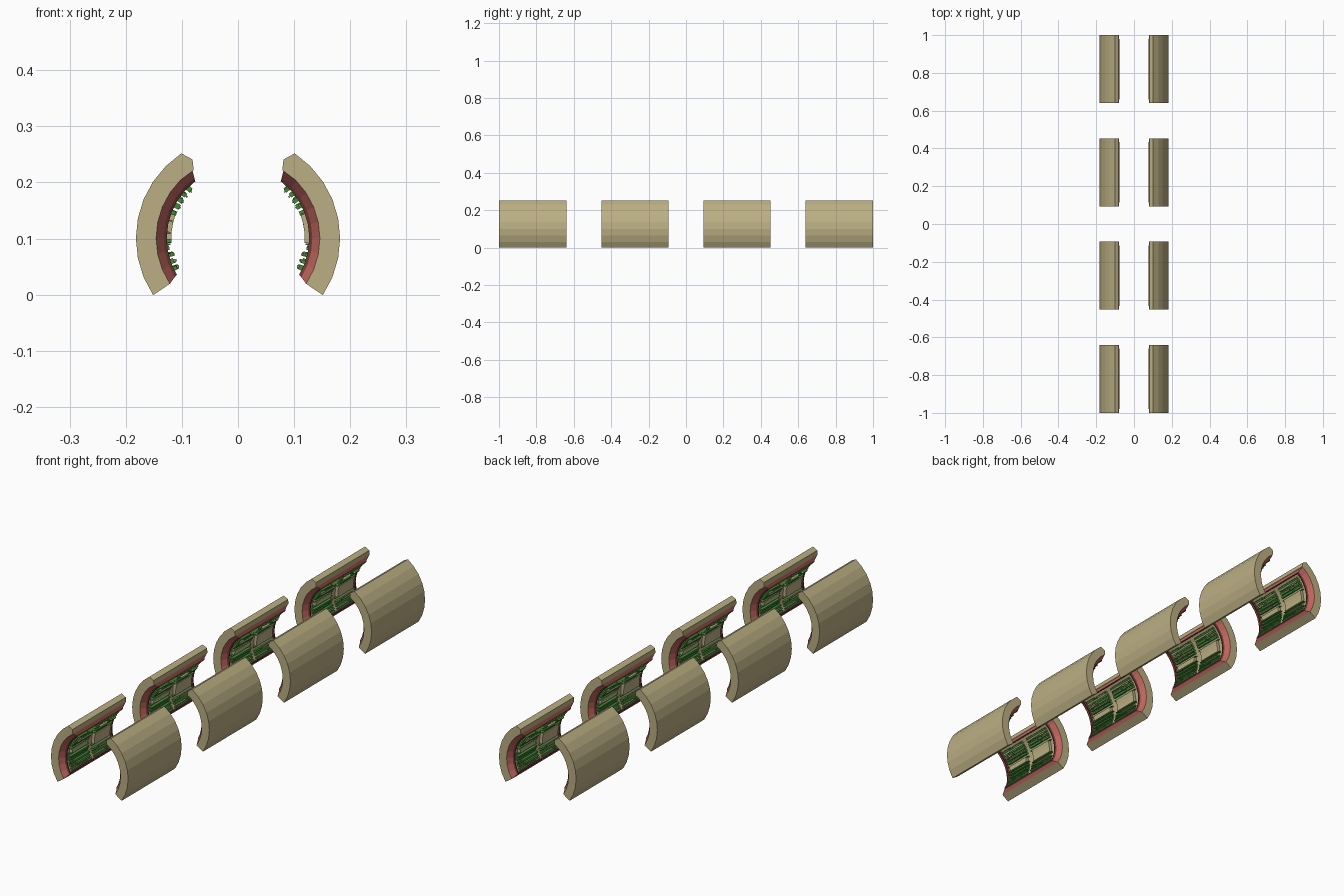
import bpy, bmesh, random
from math import sin, cos, radians, pi

if "Cube" in bpy.data.objects:
    bpy.data.objects.remove(bpy.data.objects["Cube"])

random.seed(4)
ZC = 0.1005                # arc centre height
A0, A1, SEG = -33.75, 56.25, 8
HALF = 0.18                # half length of one shell


def material(name, rgb):
    m = bpy.data.materials.new(name)
    m.diffuse_color = (*rgb, 1)
    m.use_nodes = True
    m.node_tree.nodes["Principled BSDF"].inputs["Base Color"].default_value = m.diffuse_color
    return m


TAN = material("tan", (0.50, 0.43, 0.23))
RED = material("red", (0.52, 0.13, 0.11))
DARK = material("dark_red", (0.16, 0.045, 0.04))
GREEN = material("green", (0.06, 0.27, 0.04))


def pt(r, a, y):
    return (r * cos(radians(a)), y, ZC + r * sin(radians(a)))


def mesh_from(name, bm, mats):
    bmesh.ops.recalc_face_normals(bm, faces=bm.faces)
    me = bpy.data.meshes.new(name)
    bm.to_mesh(me)
    bm.free()
    for m in mats:
        me.materials.append(m)
    return me


def angles(inset):
    lo, hi = A0 + inset, A1 - inset
    return [lo + (hi - lo) * i / SEG for i in range(SEG + 1)]


# Outer shell: arc profile extruded along y, open on the framed inner side
def shell_mesh():
    bm = bmesh.new()
    prof = [pt(0.146, A0, 0)] + [pt(0.182, a, 0) for a in angles(0)]
    prof += [(0.081, 0, 0.241), (0.079, 0, 0.222)]
    prof += [pt(0.146, a, 0) for a in reversed(angles(0)[1:-1])]
    f = bm.faces.new([bm.verts.new((x, -HALF, z)) for x, y, z in prof])
    ext = bmesh.ops.extrude_face_region(bm, geom=[f], use_keep_orig=True)
    bmesh.ops.translate(bm, vec=(0, 2 * HALF, 0),
                        verts=[v for v in ext["geom"] if isinstance(v, bmesh.types.BMVert)])
    return mesh_from("shell", bm, [TAN])


# Panel frame: rectangular loops on the arc, bridged inward, closed by the panel
def frame_mesh():
    bm = bmesh.new()
    loops = []
    specs = [(0.146, 0, 0), (0.1325, 0.022, 2.2), (0.127, 0.026, 3.0), (0.127, 0.031, 4.2), (0.132, 0.034, 5.0)]
    for r, dy, da in specs:
        y = HALF - dy
        low = [bm.verts.new(pt(r, a, -y)) for a in angles(da)]
        high = [bm.verts.new(pt(r, a, y)) for a in angles(da)]
        loops.append(low + high[::-1])
    for k, (p, q) in enumerate(zip(loops, loops[1:])):
        n = len(p)
        for i in range(n):
            f = bm.faces.new((p[i], p[(i + 1) % n], q[(i + 1) % n], q[i]))
            f.material_index = 0 if k == 0 else 1
    last = loops[-1]
    n = len(last)
    for i in range(SEG):
        f = bm.faces.new((last[i], last[i + 1], last[n - 2 - i], last[n - 1 - i]))
        f.material_index = 2
    return mesh_from("panel_frame", bm, [RED, DARK, TAN])


# Surface detail: thin raised plates following the arc
def plate(bm, a0, a1, y0, y1, top, mat):
    steps = max(1, round((a1 - a0) / 9))
    rings = []
    for i in range(steps + 1):
        a = a0 + (a1 - a0) * i / steps
        rings.append([bm.verts.new(pt(r, a, y)) for r, y in
                      ((0.133, y0), (top, y0), (top, y1), (0.133, y1))])
    faces = [bm.faces.new(rings[0]), bm.faces.new(rings[-1][::-1])]
    for p, q in zip(rings, rings[1:]):
        faces += [bm.faces.new((p[j], p[(j + 1) % 4], q[(j + 1) % 4], q[j])) for j in range(4)]
    for f in faces:
        f.material_index = mat


def detail_mesh():
    bm = bmesh.new()
    rows = 13
    step = 76 / rows
    for y0, y1, big in ((-0.138, -0.012, (-5, 21)), (0.012, 0.138, (4, 15))):
        for k in range(rows):
            a = -27 + k * step
            if a + step > big[0] and a < big[1]:
                continue
            # split each row into one to three strips
            cuts = sorted(random.uniform(y0 + 0.02, y1 - 0.02) for _ in range(random.choice((0, 1, 1, 2))))
            ends = [y0] + cuts + [y1]
            for s, e in zip(ends, ends[1:]):
                if e - s < 0.015:
                    continue
                w = step * random.uniform(0.45, 0.8)
                plate(bm, a, a + w, s + 0.002, e - 0.002,
                      random.uniform(0.117, 0.124), 0)
                # slim tan rib on some strips
                if random.random() < 0.25:
                    plate(bm, a + w * 0.3, a + w * 0.65, s + 0.01, e - 0.008, 0.116, 1)
        plate(bm, big[0] + 1, big[1] - 1, y0 + 0.01, y1 - 0.01, 0.119, 1)
        # green border rails around the large plate
        for a in (big[0] - 0.5, big[1] - 1):
            plate(bm, a, a + 1.2, y0, y1, 0.121, 0)
    return mesh_from("panel_detail", bm, [GREEN, TAN])


parts = [shell_mesh(), frame_mesh(), detail_mesh()]

# Four pairs of facing shells; the left one is the right one turned half round
for n, y in enumerate((-0.82, -0.273, 0.273, 0.82)):
    for side, turn in (("right", 0), ("left", pi)):
        for me in parts:
            ob = bpy.data.objects.new(f"{side}_{me.name}_{n + 1}", me)
            ob.location.y = y
            ob.rotation_euler.z = turn
            bpy.context.collection.objects.link(ob)
